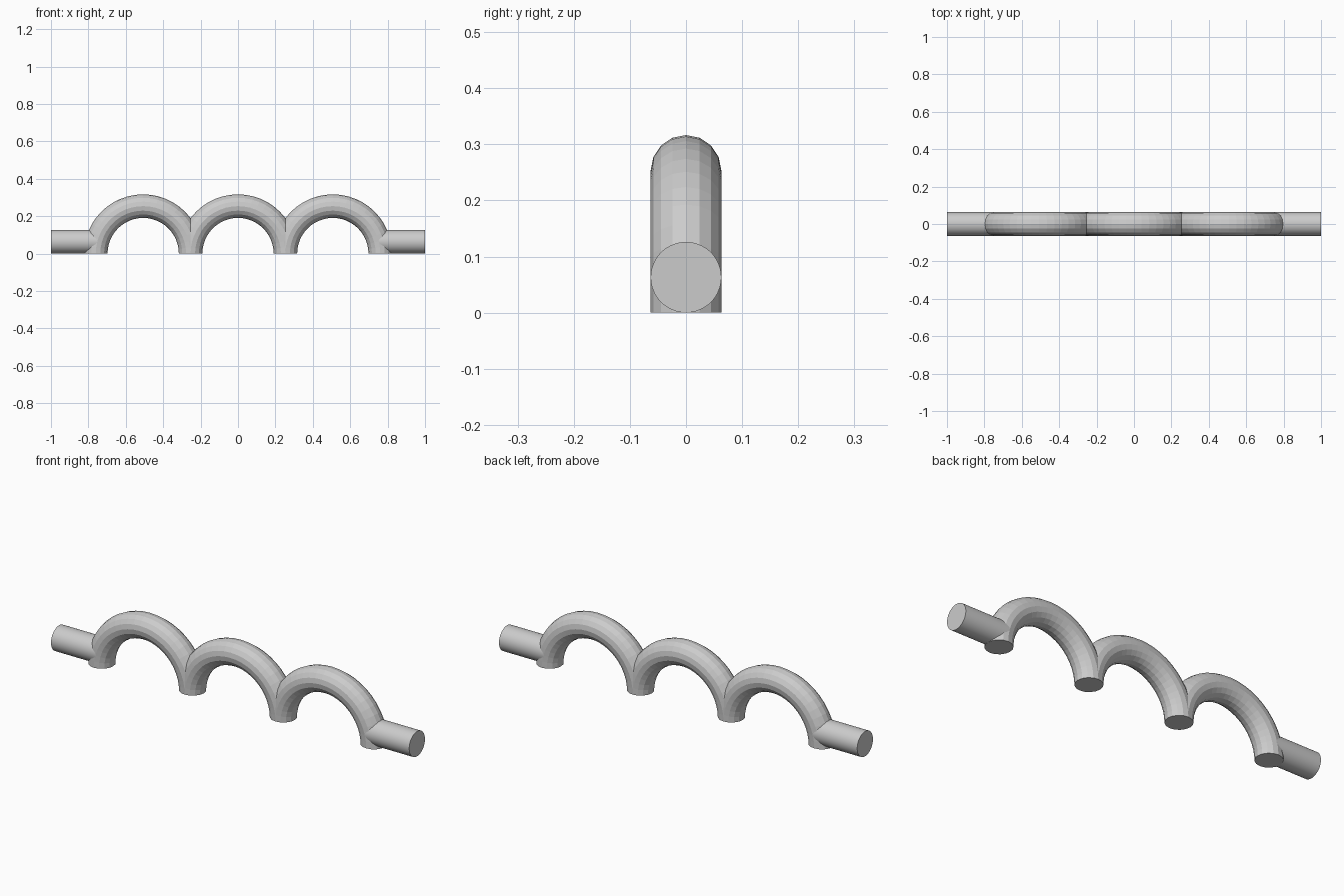
import bpy, bmesh, math
from mathutils import Vector, Matrix

if "Cube" in bpy.data.objects:
    bpy.data.objects.remove(bpy.data.objects["Cube"])

R, r = 0.2535, 0.063      # arch radius, tube radius
SIDES, STEPS = 16, 24


def finish(bm, name):
    bmesh.ops.recalc_face_normals(bm, faces=bm.faces)
    me = bpy.data.meshes.new(name)
    bm.to_mesh(me)
    bm.free()
    ob = bpy.data.objects.new(name, me)
    bpy.context.collection.objects.link(ob)
    return ob


# Half-ring tube with flat capped feet
def arch(name, cx):
    bm = bmesh.new()
    rings = []
    for i in range(STEPS + 1):
        a = math.pi * i / STEPS
        ring = []
        for j in range(SIDES):
            t = 2 * math.pi * j / SIDES
            d = R + r * math.cos(t)
            ring.append(bm.verts.new((cx + d * math.cos(a), r * math.sin(t), d * math.sin(a))))
        rings.append(ring)
    for p, q in zip(rings, rings[1:]):
        for j in range(SIDES):
            k = (j + 1) % SIDES
            bm.faces.new((p[j], p[k], q[k], q[j]))
    bm.faces.new(rings[0])
    bm.faces.new(rings[-1])
    return finish(bm, name)


# Straight round bar along x
def end_bar(name, x0, x1):
    bm = bmesh.new()
    m = Matrix.Translation(Vector(((x0 + x1) / 2, 0, r))) @ Matrix.Rotation(math.pi / 2, 4, 'Y')
    bmesh.ops.create_cone(bm, cap_ends=True, segments=64, radius1=r, radius2=r,
                          depth=abs(x1 - x0), matrix=m)
    ob = finish(bm, name)
    bpy.context.view_layer.objects.active = ob
    ob.select_set(True)
    bpy.ops.object.shade_smooth_by_angle(angle=math.radians(30))
    ob.select_set(False)


# Three arches sharing feet, with a bar at each end
for name, i in (("left_arch", -1), ("middle_arch", 0), ("right_arch", 1)):
    arch(name, i * 2 * R)
for name, s in (("left_end_bar", -1), ("right_end_bar", 1)):
    end_bar(name, s * 0.75, s * 1.0)
